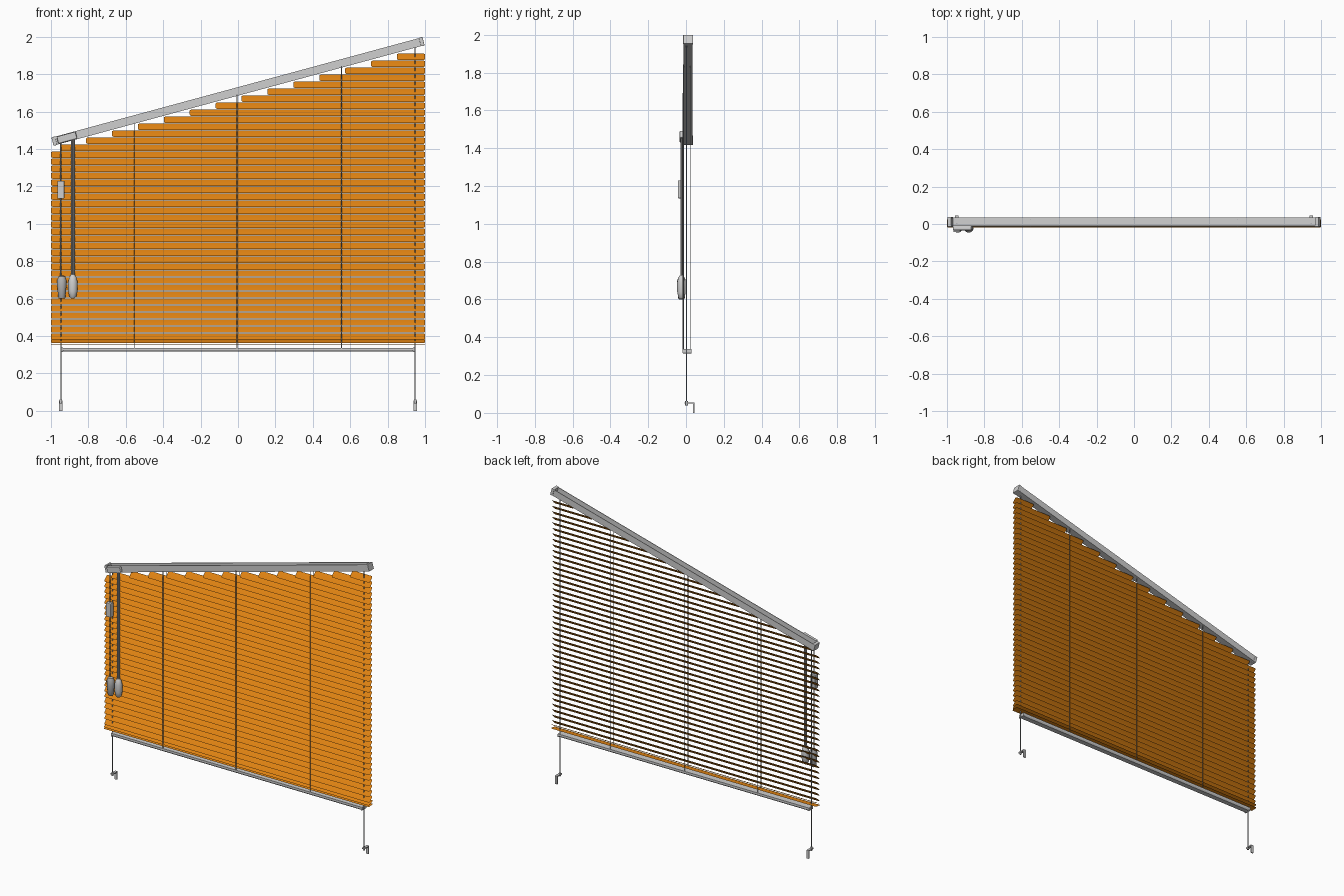
import bpy, bmesh, math
from mathutils import Matrix, Vector

if "Cube" in bpy.data.objects:
    bpy.data.objects.remove(bpy.data.objects["Cube"])


def material(name, r, g, b):
    m = bpy.data.materials.new(name)
    m.diffuse_color = (r, g, b, 1)
    m.use_nodes = True
    m.node_tree.nodes["Principled BSDF"].inputs["Base Color"].default_value = m.diffuse_color
    return m


ORANGE = material("slat orange", 0.74, 0.225, 0.006)
LIGHT = material("rail light grey", 0.62, 0.62, 0.62)
GREY = material("cord grey", 0.33, 0.34, 0.35)
MID = material("plastic grey", 0.45, 0.45, 0.45)

SLOPE = math.radians(15.15)
TILT = Matrix.Translation((0, 0, 1.708)) @ Matrix.Rotation(-SLOPE, 4, 'Y')


def rail_z(x):
    return 1.708 + x * math.tan(SLOPE)


def add(name, bm, mat, smooth=False, matrix=None):
    if matrix:
        bm.transform(matrix)
    me = bpy.data.meshes.new(name)
    bm.to_mesh(me)
    bm.free()
    me.materials.append(mat)
    ob = bpy.data.objects.new(name, me)
    bpy.context.collection.objects.link(ob)
    if smooth:
        bpy.context.view_layer.objects.active = ob
        ob.select_set(True)
        bpy.ops.object.shade_smooth_by_angle(angle=math.radians(40))
        ob.select_set(False)
    return ob


def box(name, lo, hi, mat, bevel=0, matrix=None):
    bm = bmesh.new()
    bmesh.ops.create_cube(bm, size=1)
    for v in bm.verts:
        v.co = [a + (c + 0.5) * (b - a) for a, b, c in zip(lo, hi, v.co)]
    if bevel:
        bmesh.ops.bevel(bm, geom=bm.edges[:], offset=bevel, segments=2, affect='EDGES', profile=0.5)
    return add(name, bm, mat, False, matrix)


def profile_bar(name, pts, x0, x1, mat, matrix=None):
    """Extrude a closed (y, z) profile along x."""
    bm = bmesh.new()
    f = bm.faces.new([bm.verts.new((x0, y, z)) for y, z in pts])
    r = bmesh.ops.extrude_face_region(bm, geom=[f])
    bmesh.ops.translate(bm, verts=[g for g in r['geom'] if isinstance(g, bmesh.types.BMVert)],
                        vec=(x1 - x0, 0, 0))
    bmesh.ops.recalc_face_normals(bm, faces=bm.faces[:])
    return add(name, bm, mat, False, matrix)


def cord(name, x, y, z0, z1, r, mat, n=8):
    bm = bmesh.new()
    bmesh.ops.create_cone(bm, cap_ends=True, segments=n, radius1=r, radius2=r, depth=z1 - z0,
                          matrix=Matrix.Translation((x, y, (z0 + z1) / 2)))
    return add(name, bm, mat, True)


def lathe(name, x, y, pts, mat, n=12):
    """Turn an (r, z) profile around a vertical axis."""
    bm = bmesh.new()
    rings = [[bm.verts.new((x + r * math.cos(2 * math.pi * k / n),
                            y + 0.9 * r * math.sin(2 * math.pi * k / n), z)) for k in range(n)]
             for r, z in pts]
    for a, b in zip(rings, rings[1:]):
        for k in range(n):
            bm.faces.new((a[k], a[(k + 1) % n], b[(k + 1) % n], b[k]))
    bm.faces.new(rings[0][::-1])
    bm.faces.new(rings[-1])
    return add(name, bm, mat, True)


# Slats: thin crowned strips with rounded ends, front edge low
HALF, CORNER, Y0 = 0.0235, 0.009, 0.004


def slat(bm, x0, x1, zc, angle):
    ca, sa = math.cos(angle), math.sin(angle)
    arc = [HALF - CORNER + CORNER * math.sin(math.radians(a)) for a in (0, 30, 60, 90)]
    rows = []
    for s in [-a for a in reversed(arc)] + [0] + arc:
        over = max(0, abs(s) - (HALF - CORNER))
        inset = CORNER - math.sqrt(max(0, CORNER ** 2 - over ** 2))
        crown = 0.0015 * (1 - (s / HALF) ** 2)
        y, z = Y0 + s * ca - crown * sa, zc + s * sa + crown * ca
        rows.append((bm.verts.new((x0 + inset, y, z)), bm.verts.new((x1 - inset, y, z))))
    for a, b in zip(rows, rows[1:]):
        bm.faces.new((a[0], a[1], b[1], b[0]))


bm = bmesh.new()
for i in range(41):
    slat(bm, max(-1, 0.85 - 0.1385 * i), 1, 1.893 - 0.0374 * i, math.radians(45))
slat(bm, -1, 1, 0.373, math.radians(25))
slat(bm, -1, 1, 0.356, math.radians(6))
add("slats", bm, ORANGE, True)

# Sloped head rail: open-topped channel with end caps
A, B, H, T = -0.013, 0.035, 0.022, 0.004
profile_bar("head_rail", [(A, H), (A, -H), (B, -H), (B, H), (B - T, H), (B - T, T - H),
                          (A + T, T - H), (A + T, H)], -1.015, 1.015, LIGHT, TILT)
for s, side in ((-1, "left"), (1, "right")):
    x0, x1 = sorted((s * 1.008, s * 1.0275))
    box("rail_cap_" + side, (x0, A - 0.002, -0.0235), (x1, B + 0.002, 0.0235), LIGHT, 0.002, TILT)

# Control housing on the front of the rail
box("control_housing", (-1.0, -0.034, -0.02), (-0.895, A + 0.001, 0.02), LIGHT, 0.006, TILT)

# Bottom rail with a bevelled underside
profile_bar("bottom_rail", [(-0.017, 0.337), (-0.017, 0.325), (-0.011, 0.316), (0.023, 0.316),
                            (0.029, 0.325), (0.029, 0.337)], -0.94, 0.94, LIGHT)
for s, side in ((-1, "left"), (1, "right")):
    x0, x1 = sorted((s * 0.936, s * 0.946))
    box("bottom_cap_" + side, (x0, -0.018, 0.315), (x1, 0.03, 0.338), LIGHT, 0.002)

# Ladder cords in front of and behind the slats
for x, y in ((-0.555, -0.0128), (-0.005, -0.015), (0.553, -0.0128)):
    cord("ladder_cord_front", x, y, 0.33, rail_z(x) - 0.015, 0.0025, GREY, 6)
    cord("ladder_cord_back", x, 0.0222, 0.33, rail_z(x) - 0.015, 0.0015, GREY, 6)

# Guide cords with floor brackets at both sides
for s, side in ((-1, "left"), (1, "right")):
    x = s * 0.947
    cord("guide_cord_" + side, x, 0.003, 0.045, rail_z(x) - 0.015, 0.0025, GREY)
    profile_bar("floor_bracket_" + side, [(-0.007, 0.056), (-0.007, 0.049), (0.038, 0.049),
                (0.038, 0), (0.045, 0), (0.045, 0.056)], x - 0.009, x + 0.009, LIGHT)
    cord("guide_knob_" + side, x, 0.003, 0.04, 0.062, 0.007, LIGHT, 12)

# Lift cord with its lock block and tapered pull
YC = -0.024
cord("lift_cord", -0.947, YC, 0.70, rail_z(-0.947), 0.004, GREY)
box("cord_lock", (-0.965, YC - 0.019, 1.135), (-0.928, YC + 0.012, 1.23), LIGHT, 0.004)
lathe("lift_pull", -0.942, YC, [(0.015, 0.60), (0.019, 0.605), (0.025, 0.67), (0.025, 0.70),
                                (0.018, 0.718), (0.005, 0.724)], MID)

# Pair of tilt cords with a rounded pull
for x in (-0.888, -0.877):
    cord("tilt_cord", x, YC, 0.70, rail_z(x), 0.0045, MID)
lathe("tilt_pull", -0.883, YC, [(0.010, 0.602), (0.019, 0.612), (0.025, 0.64), (0.025, 0.69),
                                (0.019, 0.715), (0.010, 0.728)], LIGHT)
